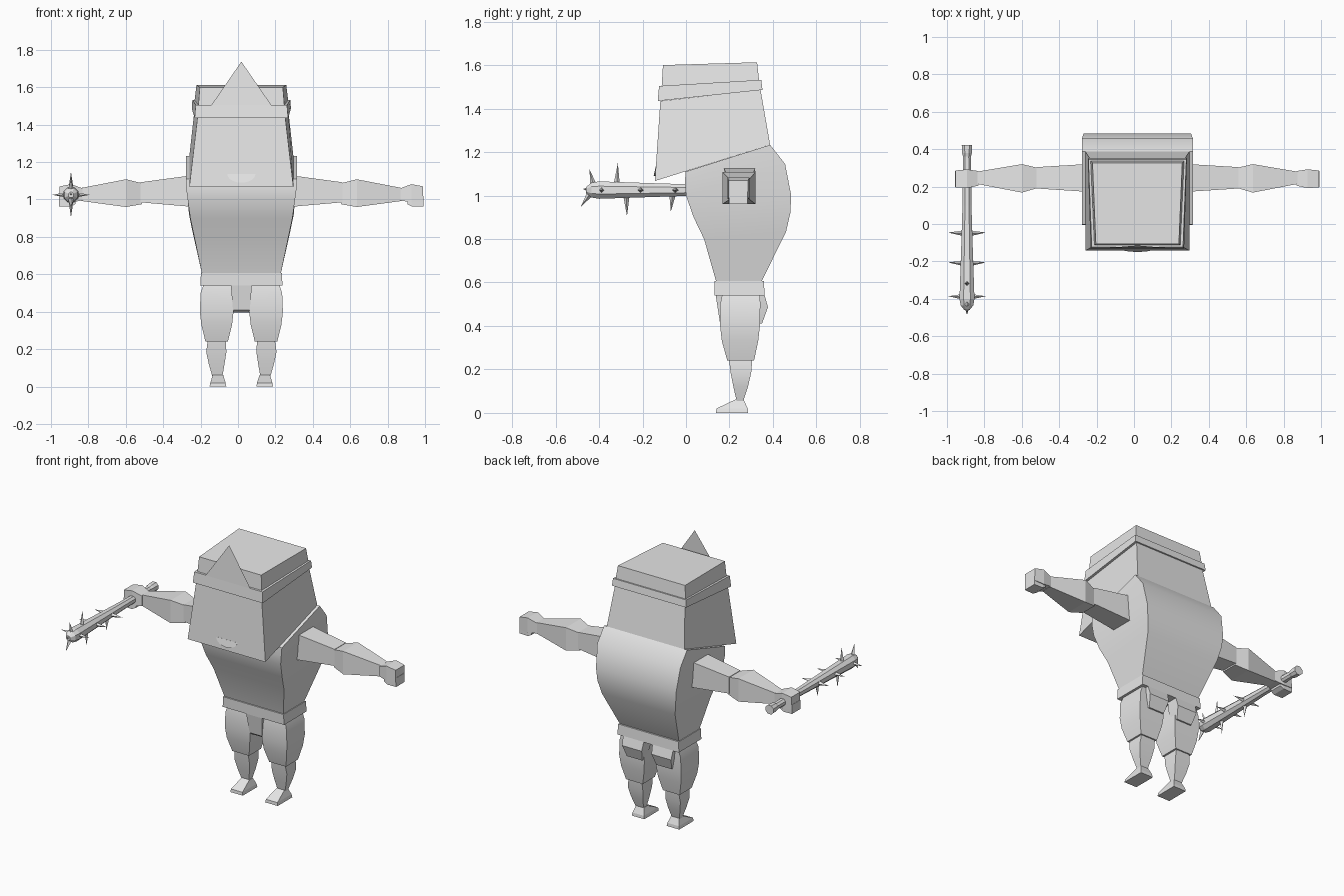
import bpy, bmesh, math
from mathutils import Vector

if "Cube" in bpy.data.objects:
    bpy.data.objects.remove(bpy.data.objects["Cube"])

CX = 0.018  # centre line of the figure
grey = bpy.data.materials.new("plain grey")
grey.diffuse_color = (0.8, 0.8, 0.8, 1)
grey.use_nodes = True
grey.node_tree.nodes["Principled BSDF"].inputs["Base Color"].default_value = grey.diffuse_color


def finish(name, bm, smooth=None):
    bmesh.ops.recalc_face_normals(bm, faces=bm.faces)
    me = bpy.data.meshes.new(name)
    bm.to_mesh(me)
    bm.free()
    me.materials.append(grey)
    ob = bpy.data.objects.new(name, me)
    bpy.context.collection.objects.link(ob)
    if smooth:
        bpy.ops.object.select_all(action='DESELECT')
        ob.select_set(True)
        bpy.context.view_layer.objects.active = ob
        bpy.ops.object.shade_smooth_by_angle(angle=math.radians(smooth))
    return ob


def loft(name, rings, smooth=None):
    """Skin a chain of equal-length rings and cap both ends."""
    bm = bmesh.new()
    rows = [[bm.verts.new(p) for p in r] for r in rings]
    n = len(rows[0])
    for a, b in zip(rows, rows[1:]):
        for i in range(n):
            j = (i + 1) % n
            bm.faces.new((a[i], a[j], b[j], b[i]))
    bm.faces.new(rows[0])
    bm.faces.new(rows[-1])
    return finish(name, bm, smooth)


def slab(yf, zf, hf, yb, zb, hb):
    """Ring from a front edge and a back edge, centred on the figure."""
    return [(CX - hf, yf, zf), (CX + hf, yf, zf), (CX + hb, yb, zb), (CX - hb, yb, zb)]


def level(x, h, y0, y1, z):
    return [(x - h, y0, z), (x + h, y0, z), (x + h, y1, z), (x - h, y1, z)]


def across(x, y0, y1, z0, z1):
    return [(x, y0, z0), (x, y1, z0), (x, y1, z1), (x, y0, z1)]


# Torso
loft("torso", [slab(.14, .6, .21, .345, .6, .21),
               slab(.083, .8, .252, .46, .832, .262),
               slab(.035, .9, .273, .48, .92, .28),
               slab(.0, 1.0, .287, .484, 1.0, .287),
               slab(-.005, 1.06, .295, .456, 1.145, .297),
               slab(-.002, 1.11, .297, .387, 1.233, .297)], 40)

# Head, band and cap
loft("head", [slab(-.143, 1.067, .278, .387, 1.233, .278),
              slab(-.118, 1.435, .235, .343, 1.486, .25)])
loft("head_band", [slab(-.13, 1.435, .25, .352, 1.486, .265),
                   slab(-.124, 1.504, .244, .346, 1.532, .262)])
loft("cap", [slab(-.112, 1.50, .23, .336, 1.53, .25),
             slab(-.106, 1.60, .222, .327, 1.613, .24)])

# Flat crest standing on the band
bm = bmesh.new()
bm.faces.new([bm.verts.new(p) for p in
              ((CX - .16, -.128, 1.505), (CX + .16, -.128, 1.505), (CX, -.115, 1.737))])
finish("crest", bm)

# Rounded lip emerging from the face
lip = [(CX + .075 * math.cos(a), .045 * math.sin(a))
       for a in [math.pi + math.pi * i / 10 for i in range(11)]]
loft("lip", [[(x, -.134 + dz * .05, 1.135 + dz) for x, dz in lip],
             [(x, -.139 + dz * .22, 1.135 + dz) for x, dz in lip]])

# Belt and loincloth flaps
loft("belt", [slab(.132, .54, .22, .362, .54, .22),
              slab(.13, .607, .216, .358, .607, .216)])
loft("front_flap", [level(CX, .058, .134, .165, .56),
                    level(CX, .045, .157, .20, .41),
                    level(CX, .045, .175, .20, .395)])
for s, side in ((-1, "left"), (1, "right")):
    loft(side + "_back_flap", [level(CX + s * .105, .075, .29, .357, .56),
                               level(CX + s * .105, .07, .29, .377, .486),
                               level(CX + s * .105, .055, .31, .35, .412)], 35)

    # Legs
    lx = CX + s * .132
    loft(side + "_thigh", [level(lx - s * .005, .07, .17, .34, .56),
                           level(lx, .086, .157, .342, .50),
                           level(lx, .09, .157, .34, .40),
                           level(lx, .082, .165, .332, .33),
                           level(lx, .06, .19, .313, .24)], 35)
    loft(side + "_calf", [level(lx, .048, .198, .305, .245),
                          level(lx + s * .002, .054, .205, .30, .185),
                          level(lx, .042, .218, .285, .12),
                          level(lx - s * .004, .026, .234, .262, .05)], 35)
    fx = CX + s * .125
    loft(side + "_foot", [level(fx, .045, .138, .286, 0),
                          level(fx, .041, .14, .284, .02),
                          level(fx, .028, .228, .265, .062)])

    # Arms
    def ax(d):
        return CX + s * d
    loft(side + "_upper_arm", [across(ax(.26), .172, .32, .96, 1.13),
                               across(ax(.31), .175, .318, .965, 1.123),
                               across(ax(.54), .19, .304, .985, 1.092)])
    loft(side + "_forearm", [across(ax(.532), .193, .30, .975, 1.087),
                             across(ax(.617), .168, .32, .96, 1.108),
                             across(ax(.855), .214, .28, .992, 1.062)])
    loft(side + "_hand", [across(ax(.85), .205, .283, .995, 1.06),
                          across(ax(.91), .192, .292, .985, 1.082),
                          across(ax(.972), .196, .286, .99, 1.07)])
    # Curled fingers below the palm
    loft(side + "_fingers", [across(ax(.888), .2, .282, .975, 1.0),
                             across(ax(.912), .196, .286, .962, 1.0),
                             across(ax(.975), .198, .284, .962, 1.02)])

# Spiked club held in the left hand
KX, KZ = -.893, 1.025


def club_ring(y, r):
    return [(KX + r * a, y, KZ + r * b) for a, b in
            ((-1, -.45), (-.45, -1), (.45, -1), (1, -.45), (1, .45), (.45, 1), (-.45, 1), (-1, .45))]


loft("club", [club_ring(y, r) for y, r in
              ((.422, .028), (.38, .026), (.36, .021), (.10, .024), (-.1, .03),
               (-.4, .04), (-.435, .034), (-.46, .014))])


def spike(y, direction, length, r=.016):
    d = Vector(direction).normalized()
    bm = bmesh.new()
    bmesh.ops.create_cone(bm, cap_ends=True, segments=4, radius1=r, radius2=0, depth=length)
    rot = Vector((0, 0, 1)).rotation_difference(d).to_matrix()
    base = Vector((KX, y, KZ))
    for v in bm.verts:
        v.co = rot @ v.co + base + d * (length / 2 + .015)
    finish("club_spike", bm)


for y in (-.05, -.21, -.39):
    for s in (-1, 1):
        spike(y, (s, .04, 0), .085)
for y, d, l in ((-.32, (0, .05, 1), .11), (-.275, (0, .03, -1), .105),
                (-.06, (0, -.1, -1), .085), (-.42, (0, -.25, 1), .085),
                (-.43, (0, -.7, -1), .08), (-.42, (0, -1, .1), .04)):
    spike(y, d, l)
